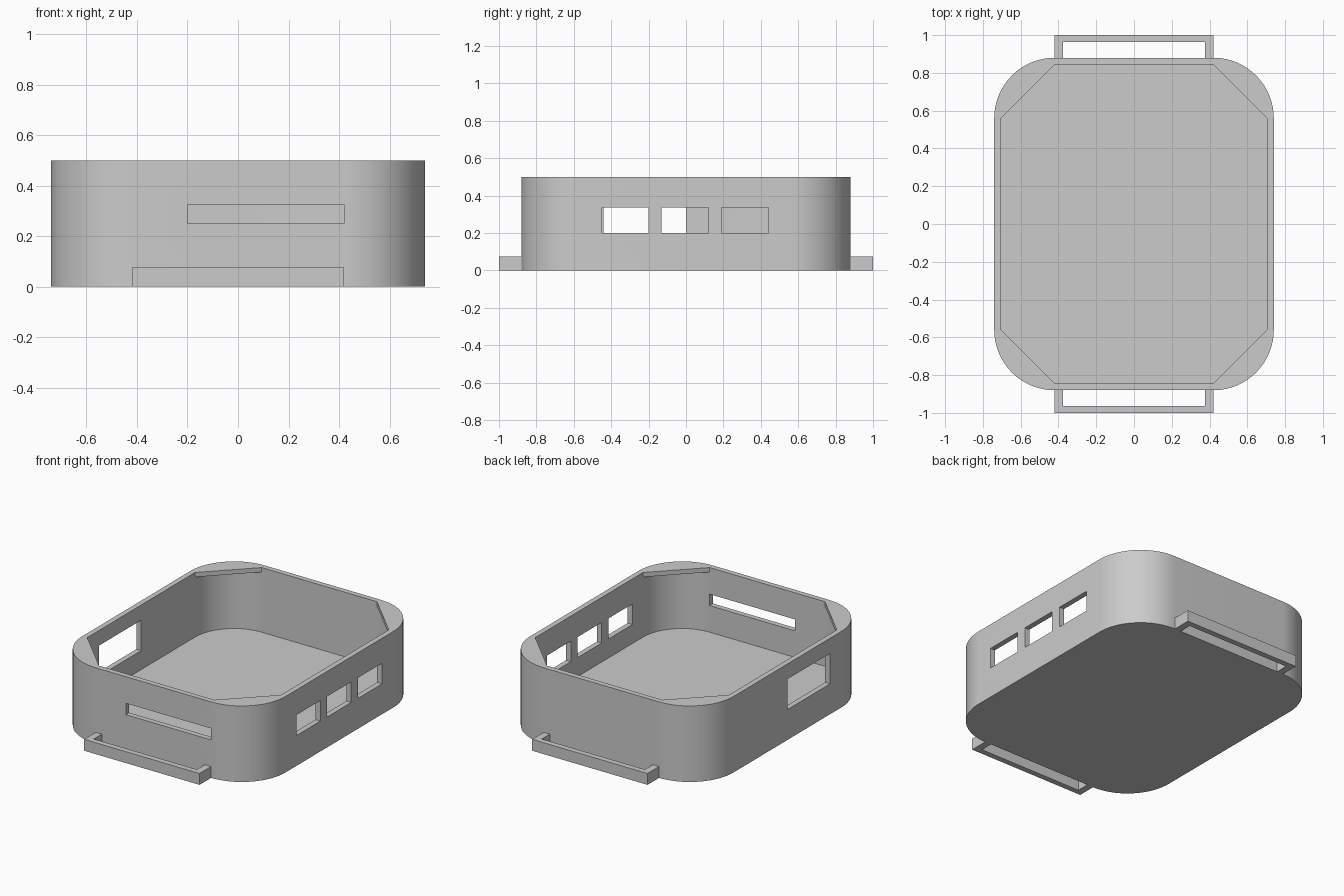
import bpy, bmesh
from math import cos, sin, pi, radians

if "Cube" in bpy.data.objects:
    bpy.data.objects.remove(bpy.data.objects["Cube"], do_unlink=True)

HEIGHT, FLOOR, WALL, LIP = 0.5, 0.075, 0.035, 0.03
HALF_X, HALF_Y, RADIUS = 0.74, 0.88, 0.32
CX, CY = HALF_X - RADIUS, HALF_Y - RADIUS      # corner arc centres

grey = bpy.data.materials.new("plain_grey")
grey.use_nodes = True
colour = (0.6, 0.6, 0.6, 1)
grey.diffuse_color = colour
grey.node_tree.nodes["Principled BSDF"].inputs["Base Color"].default_value = colour


def prism(name, outline, z0, z1):
    """Extrude a flat outline from z0 to z1."""
    bm = bmesh.new()
    face = bm.faces.new([bm.verts.new((x, y, z0)) for x, y in outline])
    top = bmesh.ops.extrude_face_region(bm, geom=[face])["geom"]
    verts = [v for v in top if isinstance(v, bmesh.types.BMVert)]
    bmesh.ops.translate(bm, verts=verts, vec=(0, 0, z1 - z0))
    bmesh.ops.recalc_face_normals(bm, faces=bm.faces)
    mesh = bpy.data.meshes.new(name)
    bm.to_mesh(mesh)
    bm.free()
    mesh.materials.append(grey)
    obj = bpy.data.objects.new(name, mesh)
    bpy.context.collection.objects.link(obj)
    return obj


def rounded(radius, steps):
    """Rectangle outline with round corners; one step gives cut corners."""
    points = []
    for q, (sx, sy) in enumerate([(1, 1), (-1, 1), (-1, -1), (1, -1)]):
        for i in range(steps + 1):
            a = (q + i / steps) * pi / 2
            points.append((sx * CX + radius * cos(a), sy * CY + radius * sin(a)))
    return points


def box(name, x0, x1, y0, y1, z0, z1):
    return prism(name, [(x0, y0), (x1, y0), (x1, y1), (x0, y1)], z0, z1)


def cut(target, cutter):
    mod = target.modifiers.new("cut", "BOOLEAN")
    mod.operation, mod.solver, mod.object = "DIFFERENCE", "EXACT", cutter
    cutter.hide_render = True
    bpy.context.view_layer.objects.active = target
    bpy.ops.object.modifier_apply(modifier=mod.name)
    bpy.data.objects.remove(cutter, do_unlink=True)


# Open tray: round cavity below, cut-corner opening through the thin top lip
case = prism("case", rounded(RADIUS, 24), 0, HEIGHT)
inner = RADIUS - WALL
cut(case, prism("cavity_cutter", rounded(inner, 24), FLOOR, HEIGHT - LIP))
cut(case, prism("opening_cutter", rounded(inner, 1), FLOOR + 0.1, HEIGHT + 0.1))

# Three ports on the +x wall, one large port opposite, a slot in front
for y in (-0.45, -0.13, 0.19):
    cut(case, box("port_cutter", 0.6, 0.9, y, y + 0.25, 0.2, 0.335))
cut(case, box("large_port_cutter", -0.9, -0.6, -0.44, 0, 0.2, 0.4))
cut(case, box("slot_cutter", -0.2, 0.42, -1, -0.8, 0.25, 0.325))

bpy.ops.object.select_all(action="DESELECT")
case.select_set(True)
bpy.context.view_layer.objects.active = case
bpy.ops.object.shade_smooth_by_angle(angle=radians(30))

# Strap loops at both ends
for name, s in (("front_strap_loop", -1), ("back_strap_loop", 1)):
    half = [(0.42, HALF_Y), (0.42, 1), (-0.42, 1), (-0.42, HALF_Y),
            (-0.375, HALF_Y), (-0.375, 0.963), (0.375, 0.963), (0.375, HALF_Y)]
    prism(name, [(x, s * y) for x, y in half], 0, 0.075)
